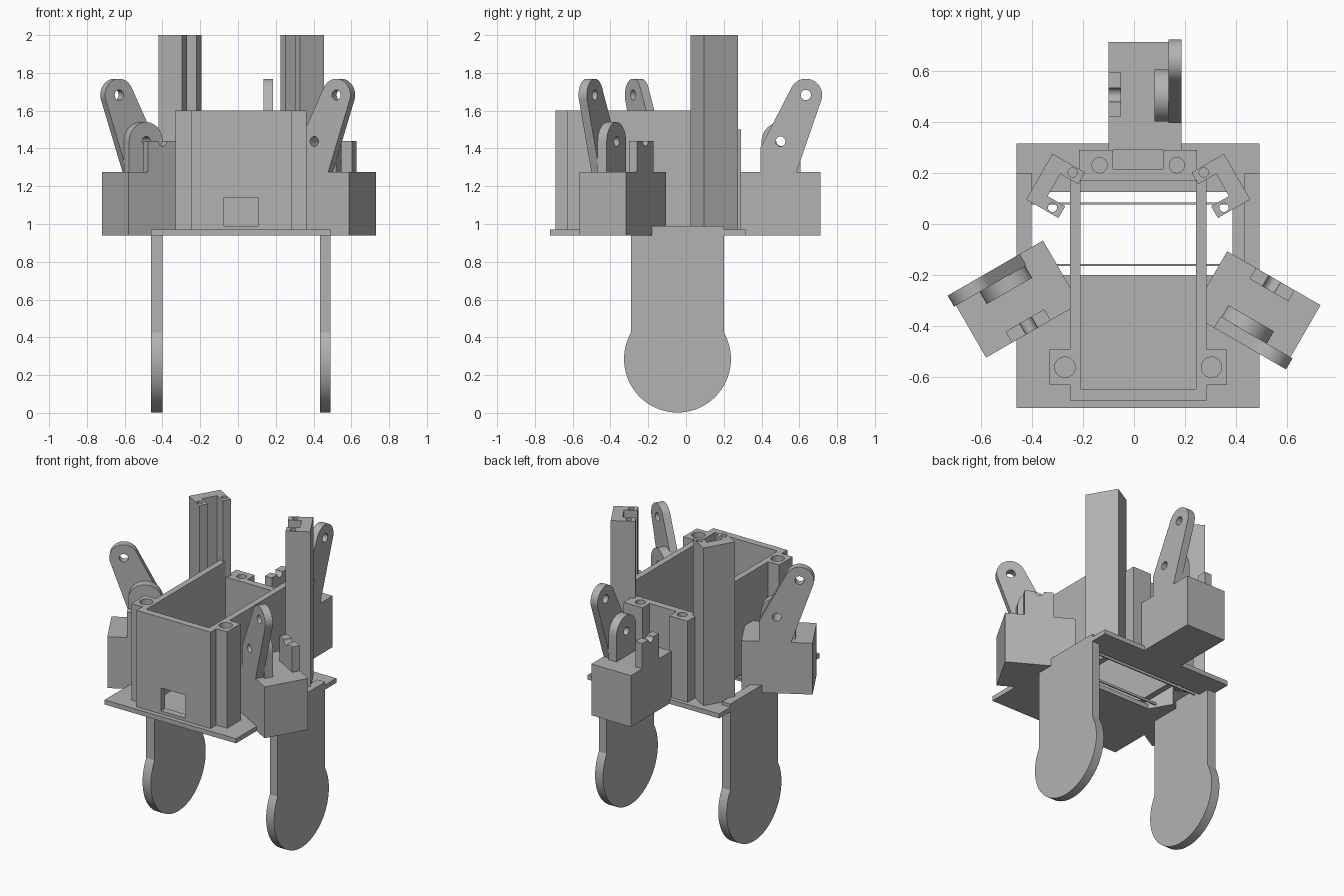
import bpy, bmesh
from math import cos, sin, radians, pi
from mathutils import Matrix, Vector

if "Cube" in bpy.data.objects:
    bpy.data.objects.remove(bpy.data.objects["Cube"])

grey = bpy.data.materials.new("plain grey")
grey.use_nodes = True
grey.diffuse_color = (0.45, 0.45, 0.45, 1)
grey.node_tree.nodes["Principled BSDF"].inputs["Base Color"].default_value = grey.diffuse_color

MID = 0.0165            # mirror plane of the chassis
PLATE_Z, PLATE_TOP, WALL_TOP = 0.94, 0.97, 1.60
SOCKET_TOP = 1.275
AXES = {                # drawing plane to world, extruded along the named axis
    "Z": Matrix.Identity(4),
    "X": Matrix(((0, 0, 1, 0), (1, 0, 0, 0), (0, 1, 0, 0), (0, 0, 0, 1))),
    "Y": Matrix(((1, 0, 0, 0), (0, 0, 1, 0), (0, 1, 0, 0), (0, 0, 0, 1))),
}


def arc(cx, cy, r, start, end, n=24):
    angles = [radians(start + (end - start) * i / n) for i in range(n + 1)]
    return [(cx + r * cos(a), cy + r * sin(a)) for a in angles]


def circle(cx, cy, r):
    return arc(cx, cy, r, 0, 360)[:-1]


def rect(x0, x1, y0, y1):
    return [(x0, y0), (x1, y0), (x1, y1), (x0, y1)]


def flip(points):
    return [(2 * MID - x, y) for x, y in reversed(points)]


def prism(name, outline, lo, hi, axis="Z", holes=(), place=Matrix.Identity(4)):
    """Extrude a flat outline with holes between lo and hi along an axis."""
    curve = bpy.data.curves.new(name, "CURVE")
    curve.dimensions, curve.fill_mode = "2D", "BOTH"
    curve.extrude = (hi - lo) / 2
    for loop in (outline, *holes):
        spline = curve.splines.new("POLY")
        spline.points.add(len(loop) - 1)
        for p, (x, y) in zip(spline.points, loop):
            p.co = (x, y, 0, 1)
        spline.use_cyclic_u = True
    temp = bpy.data.objects.new("temp", curve)
    bpy.context.collection.objects.link(temp)
    dg = bpy.context.evaluated_depsgraph_get()
    mesh = bpy.data.meshes.new_from_object(temp.evaluated_get(dg))
    bpy.data.objects.remove(temp)
    mesh.transform(place @ AXES[axis] @ Matrix.Translation((0, 0, (lo + hi) / 2)))
    bm = bmesh.new()
    bm.from_mesh(mesh)
    bmesh.ops.remove_doubles(bm, verts=bm.verts, dist=1e-5)
    bmesh.ops.recalc_face_normals(bm, faces=bm.faces)
    bm.to_mesh(mesh)
    bm.free()
    mesh.name = name
    mesh.materials.clear()
    mesh.materials.append(grey)
    obj = bpy.data.objects.new(name, mesh)
    bpy.context.collection.objects.link(obj)
    return obj


parts = []


def add(*args, **kw):
    parts.append(prism(*args, **kw))


# Base plate with its opening and two thin cross wires
add("base_plate", rect(-0.46, 0.49, -0.72, 0.315), PLATE_Z, PLATE_TOP,
    holes=[rect(-0.40, 0.386, -0.20, 0.125)])
for y in (-0.16, 0.08):
    add("cross_wire", rect(-0.41, 0.40, y - 0.004, y + 0.004), 0.955, PLATE_TOP)

# Legs: straight shank ending in a round foot
leg = [(0.2, 0.99), (-0.29, 0.99)] + arc(-0.045, 0.285, 0.283, 150, 390, 48)
add("right_leg", leg, -0.46, -0.40, "X")
add("left_leg", leg, 0.433, 0.49, "X")

# Open box: front wall with a window, side walls with screw bosses
add("front_wall", rect(-0.25, 0.285, PLATE_TOP, WALL_TOP), -0.69, -0.645, "Y",
    holes=[rect(-0.075, 0.105, 0.99, 1.14)])
side = [(-0.25, -0.645), (-0.21, -0.645), (-0.21, 0.18), (-0.25, 0.18),
        (-0.25, -0.49), (-0.33, -0.49), (-0.33, -0.63), (-0.25, -0.63)]
boss_hole = circle(-0.27, -0.56, 0.04)
add("right_wall", side, PLATE_TOP, WALL_TOP, holes=[boss_hole])
add("left_wall", flip(side), PLATE_TOP, WALL_TOP, holes=[flip(boss_hole)])

# Lower back wall: two screw blocks joined by a thin web
back = [(-0.215, 0.17), (0.247, 0.17), (0.247, 0.29), (0.113, 0.29),
        (0.113, 0.215), (-0.083, 0.215), (-0.083, 0.29), (-0.215, 0.29)]
add("back_wall", back, PLATE_TOP, 1.5,
    holes=[circle(-0.135, 0.23, 0.03), circle(0.168, 0.23, 0.03)])

# Tall slotted posts, turned towards the box
inward, along = Vector((0.866, -0.5)), Vector((0.5, 0.866))


def post_points(points):
    return [tuple(Vector((-0.307, 0.149)) + inward * u + along * v) for u, v in points]


post = post_points([(-0.073, -0.103), (0.073, -0.103), (0.073, -0.05), (-0.007, -0.05),
                    (-0.007, 0.05), (0.073, 0.05), (0.073, 0.103), (-0.073, 0.103)])
screws = [post_points(circle(0.032, v, 0.018)) for v in (-0.079, 0.079)]
add("right_post", post, PLATE_TOP, 2.0, holes=screws)
add("left_post", flip(post), PLATE_TOP, 2.0, holes=[flip(s) for s in screws])

# Three arm sockets, a third of a turn apart
pivot = (0.5, 1.437)
arm = ([(0.585, SOCKET_TOP), (0.395, SOCKET_TOP), (0.395, 1.405)]
       + arc(0.635, 1.683, 0.086, 152, -18))
cheek = [(0.605, SOCKET_TOP), (0.4, SOCKET_TOP)] + arc(0.5025, pivot[1], 0.1025, 180, 0)
cradle = ([(0.595, 1.44), (0.595, SOCKET_TOP), (0.42, SOCKET_TOP), (0.42, 1.44)]
          + arc(0.505, 1.44, 0.027, 180, 360, 12))
block = rect(-0.10, 0.185, 0.29, 0.712)
clipped = [block[0], (0.10, 0.29), (0.185, 0.34)] + block[2:]
sockets = (("back", 0, (0, 0, 0), block),
           ("right", 120, (-0.012, -0.08, 0), block),
           ("left", -120, (0.063, -0.048, 0), clipped))
for label, turn, shift, base in sockets:
    m = Matrix.Translation(shift) @ Matrix.Rotation(radians(turn), 4, "Z")
    pin = circle(*pivot, 0.026)
    add(label + "_socket_block", base, PLATE_Z, SOCKET_TOP, place=m)
    add(label + "_arm", arm, 0.135, 0.185, "X",
        holes=[pin, circle(0.635, 1.683, 0.027)], place=m)
    add(label + "_cheek", cheek, 0.08, 0.135, "X", holes=[pin], place=m)
    add(label + "_cradle", cradle, -0.10, -0.05, "X", place=m)

# Smooth the round edges, keep corners sharp
bpy.ops.object.select_all(action="DESELECT")
for obj in parts:
    obj.select_set(True)
bpy.context.view_layer.objects.active = parts[0]
bpy.ops.object.shade_smooth_by_angle(angle=radians(25))
